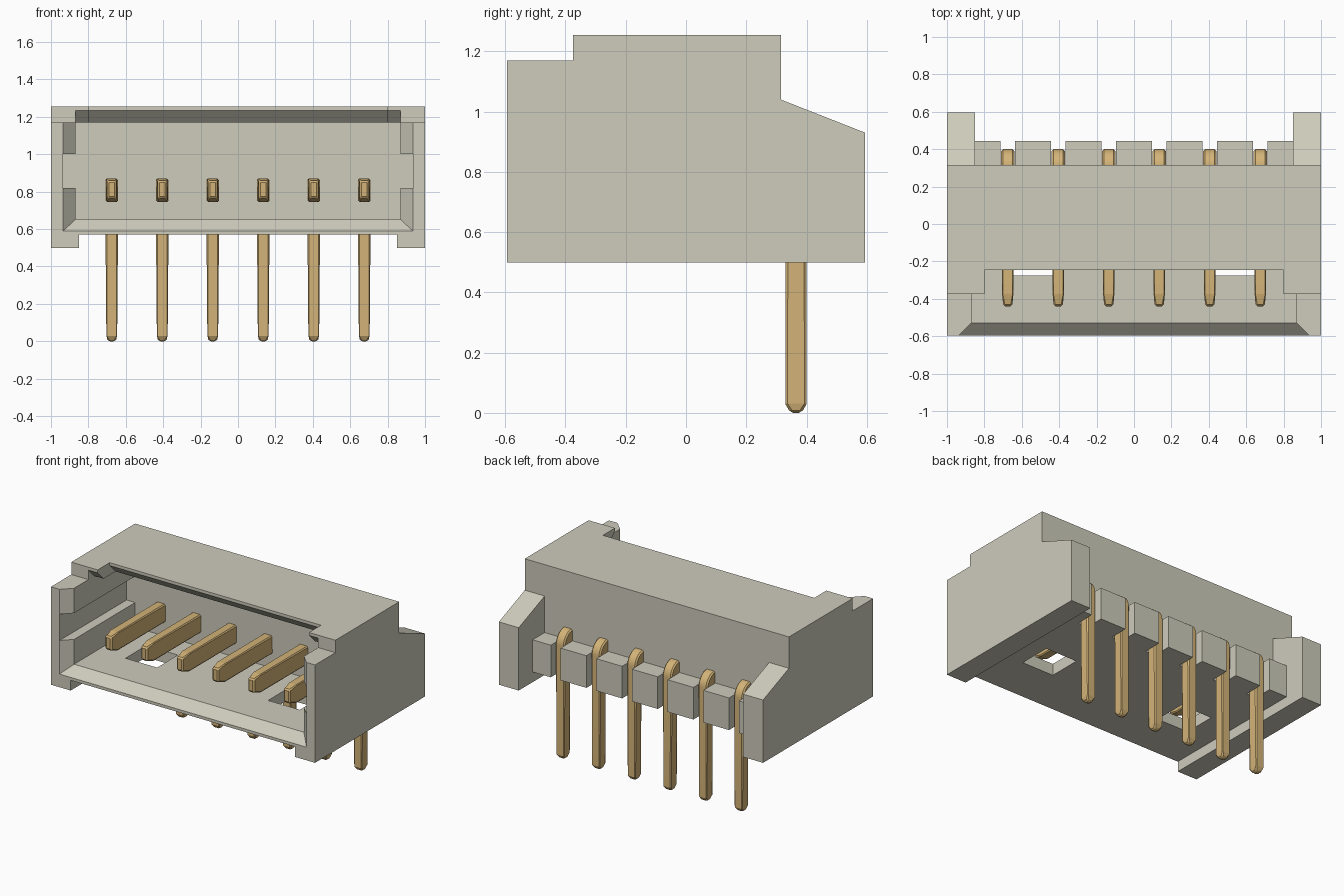
import bpy, bmesh, math

if "Cube" in bpy.data.objects:
    bpy.data.objects.remove(bpy.data.objects["Cube"], do_unlink=True)


def material(name, rgb):
    m = bpy.data.materials.new(name)
    m.use_nodes = True
    m.diffuse_color = (*rgb, 1)
    m.node_tree.nodes["Principled BSDF"].inputs["Base Color"].default_value = (*rgb, 1)
    return m


IVORY = material("ivory_plastic", (0.617, 0.604, 0.503))
BRASS = material("brass_metal", (0.658, 0.456, 0.188))


def prism_bm(profile, axis, a, b):
    """Extrude a 2D profile along an axis: x uses (y, z), z uses (x, y)."""
    bm = bmesh.new()
    place = (lambda p: (a, p[0], p[1])) if axis == "x" else (lambda p: (p[0], p[1], a))
    face = bm.faces.new([bm.verts.new(place(p)) for p in profile])
    moved = bmesh.ops.extrude_face_region(bm, geom=[face])["geom"]
    offset = (b - a, 0, 0) if axis == "x" else (0, 0, b - a)
    bmesh.ops.translate(bm, vec=offset, verts=[v for v in moved if isinstance(v, bmesh.types.BMVert)])
    bmesh.ops.recalc_face_normals(bm, faces=bm.faces)
    return bm


def add(name, bm, mat, mirror=False):
    me = bpy.data.meshes.new(name)
    bm.to_mesh(me)
    bm.free()
    me.materials.append(mat)
    ob = bpy.data.objects.new(name, me)
    bpy.context.collection.objects.link(ob)
    if mirror:
        ob.modifiers.new("mirror", "MIRROR").use_mirror_merge = False
    return ob


def part(name, profile, axis, a, b, mirror=False):
    return add(name, prism_bm(profile, axis, a, b), IVORY, mirror)


def rect(u0, u1, v0, v1):
    return [(u0, v0), (u1, v0), (u1, v1), (u0, v1)]


# Main dimensions
FRONT, BACK = -0.595, 0.595
INNER_BACK, WALL_BACK = 0.13, 0.315
SLOT_X, WALL_X, FOOT_X = 0.935, 0.87, 0.85
FLOOR_LOW, FLOOR_TOP = 0.57, 0.65
ROOF_LOW, ROOF_TOP = 1.17, 1.255

# Outer side walls with stepped front and sloping rear wing
part("side_wall", [(FRONT, 0.5), (BACK, 0.5), (BACK, 0.93), (WALL_BACK, 1.04),
                   (WALL_BACK, ROOF_TOP), (-0.375, ROOF_TOP), (-0.375, ROOF_LOW),
                   (FRONT, ROOF_LOW)], "x", SLOT_X, 1, True)
part("side_foot", rect(FRONT, BACK, 0.5, FLOOR_LOW), "x", FOOT_X, SLOT_X, True)
part("rear_wing", [(WALL_BACK, FLOOR_LOW), (BACK, FLOOR_LOW), (BACK, 0.93), (WALL_BACK, 1.04)],
     "x", FOOT_X, SLOT_X, True)

# Inner rails above and below the side slot, chamfered at the mouth
rail = [(SLOT_X, FRONT), (SLOT_X, INNER_BACK), (WALL_X, INNER_BACK), (WALL_X, -0.53)]
part("lower_rail", rail, "z", 0.58, 0.82, True)
part("upper_rail", rail, "z", 1.0, ROOF_LOW, True)

# Floor with chamfered front lip and two windows
floor = part("floor", [(FRONT, FLOOR_LOW), (FRONT, 0.59), (-0.53, FLOOR_TOP),
                       (INNER_BACK, FLOOR_TOP), (INNER_BACK, FLOOR_LOW)], "x", -SLOT_X, SLOT_X)
for side in (-1, 1):
    x0, x1 = sorted((side * 0.42, side * 0.66))
    cutter = part("window_cutter", rect(x0, x1, -0.275, -0.05), "z", 0.45, 0.72)
    cutter.hide_render = True
    mod = floor.modifiers.new("window", "BOOLEAN")
    mod.operation, mod.solver, mod.object = "DIFFERENCE", "EXACT", cutter
    bpy.context.view_layer.objects.active = floor
    bpy.ops.object.modifier_apply(modifier=mod.name)
    bpy.data.objects.remove(cutter, do_unlink=True)

# Back wall and roof with chamfered underside
part("back_wall", rect(INNER_BACK, WALL_BACK, FLOOR_LOW, ROOF_TOP), "x", -SLOT_X, SLOT_X)


def roof(front):
    return [(front, ROOF_TOP), (front, 1.235), (front + 0.065, ROOF_LOW),
            (INNER_BACK, ROOF_LOW), (INNER_BACK, ROOF_TOP)]


part("roof_centre", roof(-0.245), "x", -0.8, 0.8)
part("roof_end", roof(-0.375), "x", 0.8, WALL_X, True)
part("roof_corner", rect(-0.375, INNER_BACK, ROOF_LOW, ROOF_TOP), "x", WALL_X, SLOT_X, True)

# Rear guide blocks between the pins
pins = [-0.675 + 0.27 * i for i in range(6)]
stops = [-FOOT_X] + [p + d for p in pins for d in (-0.0375, 0.0375)] + [FOOT_X]
for i in range(0, len(stops), 2):
    part(f"guide_block_{i // 2 + 1}", rect(WALL_BACK, 0.445, FLOOR_LOW, 0.79),
         "x", stops[i], stops[i + 1])

# Bent contact pins with tapered tips and softened edges
R = 0.09
bend = [(0.40 - R + R * math.sin(t), 0.87 - R + R * math.cos(t))
        for t in (math.pi / 2 * k / 10 for k in range(11))]
pin_outline = ([(-0.44, 0.765), (-0.44, 0.857), (-0.375, 0.87)] + bend +
               [(0.40, 0.028), (0.383, 0), (0.347, 0), (0.33, 0.028), (0.33, 0.745), (-0.375, 0.745)])
for i, px in enumerate(pins):
    bm = prism_bm(pin_outline, "x", -0.035, 0.035)
    for co, no in (((0, -0.375, 0), (0, 1, 0)), ((0, 0, 0.028), (0, 0, 1))):
        bmesh.ops.bisect_plane(bm, geom=bm.verts[:] + bm.edges[:] + bm.faces[:],
                               dist=1e-5, plane_co=co, plane_no=no)
    for v in bm.verts:
        if v.co.y < -0.43:
            v.co.x *= 0.66
        elif v.co.z < 0.005:
            v.co.x *= 0.55
    sharp = [e for e in bm.edges if len(e.link_faces) == 2 and e.calc_face_angle(0) > math.radians(50)]
    bmesh.ops.bevel(bm, geom=sharp, offset=0.009, segments=1, affect="EDGES", clamp_overlap=True)
    pin = add(f"contact_pin_{i + 1}", bm, BRASS)
    pin.location.x = px
    bpy.ops.object.select_all(action="DESELECT")
    pin.select_set(True)
    bpy.context.view_layer.objects.active = pin
    bpy.ops.object.shade_smooth_by_angle(angle=math.radians(10))
